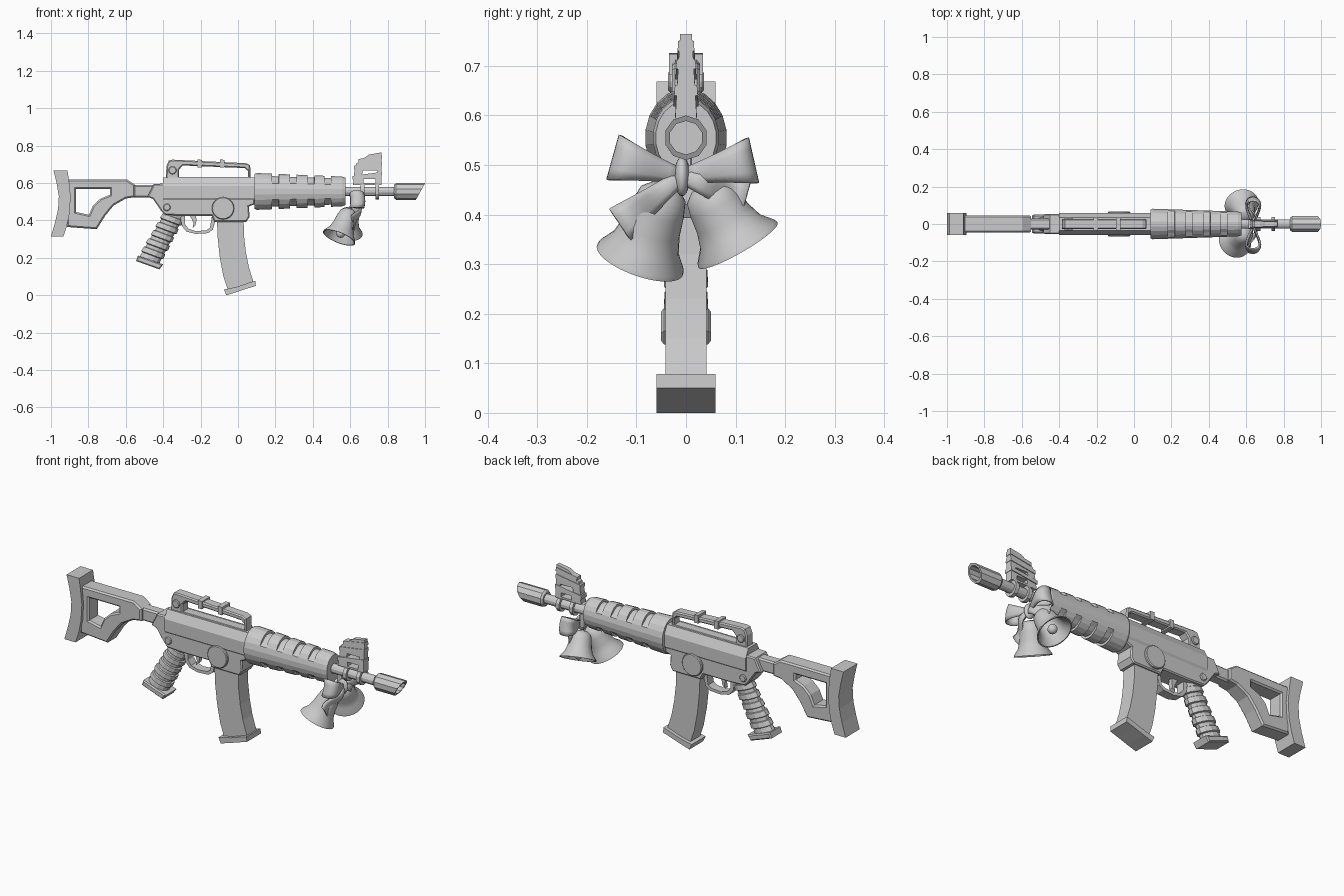
import bpy, bmesh, math
from mathutils import Vector, Matrix

if "Cube" in bpy.data.objects:
    bpy.data.objects.remove(bpy.data.objects["Cube"])

AXIS_Z = 0.555  # height of the bore line


def link(name, data):
    ob = bpy.data.objects.new(name, data)
    bpy.context.collection.objects.link(ob)
    return ob


def activate(ob):
    bpy.ops.object.select_all(action='DESELECT')
    bpy.context.view_layer.objects.active = ob
    ob.select_set(True)


def smooth(ob, angle=40):
    activate(ob)
    bpy.ops.object.shade_smooth_by_angle(angle=math.radians(angle))


def prism(name, outlines, half, bevel=0.0):
    """Side-view (x, z) outlines, later ones being holes, given thickness along y."""
    cu = bpy.data.curves.new(name, 'CURVE')
    cu.dimensions, cu.fill_mode = '2D', 'BOTH'
    cu.extrude, cu.bevel_depth, cu.offset, cu.bevel_resolution = half - bevel, bevel, -bevel, 0
    for pts in outlines:
        sp = cu.splines.new('POLY')
        sp.points.add(len(pts) - 1)
        for p, (x, z) in zip(sp.points, pts):
            p.co = (x, z, 0, 1)
        sp.use_cyclic_u = True
        sp.use_smooth = False
    ob = link(name, cu)
    ob.rotation_euler.x = math.pi / 2
    activate(ob)
    bpy.ops.object.convert(target='MESH')
    bpy.ops.object.transform_apply(rotation=True)
    return ob


def loft(name, rings, cap=True, closed=True):
    """Skin between equal-length rings of points."""
    bm = bmesh.new()
    vs = [[bm.verts.new(p) for p in r] for r in rings]
    n = len(rings[0])
    for a, b in zip(vs, vs[1:]):
        for i in range(n if closed else n - 1):
            j = (i + 1) % n
            bm.faces.new((a[i], a[j], b[j], b[i]))
    if cap:
        bm.faces.new(vs[0])
        bm.faces.new(vs[-1])
    bmesh.ops.recalc_face_normals(bm, faces=bm.faces)
    me = bpy.data.meshes.new(name)
    bm.to_mesh(me)
    bm.free()
    return link(name, me)


def ring_x(x, ry, rz, n=12, z=AXIS_Z, slant=0.0):
    out = []
    for i in range(n):
        a = 2 * math.pi * (i + 0.5) / n
        out.append((x + slant * math.sin(a), ry * math.cos(a), z + rz * math.sin(a)))
    return out


def disc_y(name, x, z, r, half, n=20):
    return prism(name, [[(x + r * math.cos(2 * math.pi * i / n), z + r * math.sin(2 * math.pi * i / n))
                         for i in range(n)]], half, 0.004)


# Stock: curved butt plate and open frame
prism('butt_plate', [[(-.987, .668), (-.912, .668), (-.903, .61), (-.895, .53), (-.9, .44), (-.915, .37),
                      (-.933, .315), (-1, .315), (-.978, .39), (-.962, .46), (-.958, .53), (-.97, .6)]], .06)
prism('stock_frame', [[(-.91, .62), (-.595, .62), (-.55, .59), (-.55, .525), (-.6, .517), (-.665, .48),
                       (-.71, .425), (-.755, .353), (-.915, .365)],
                      [(-.865, .567), (-.685, .567), (-.685, .537), (-.735, .517), (-.775, .48),
                       (-.797, .43), (-.865, .445)]], .045, .008)
prism('stock_neck', [[(-.56, .59), (-.45, .59), (-.45, .522), (-.56, .522)]], .03, .008)

# Receiver
prism('lower_receiver', [[(-.485, .527), (-.455, .515), (-.41, .45), (-.39, .43), (-.3, .425), (-.14, .425),
                          (-.125, .393), (.045, .393), (.062, .42), (.058, .475), (.09, .487), (.09, .55),
                          (-.39, .55), (-.395, .597), (-.45, .595)]], .053, .006)
half = [(.05, .505), (.06, .52), (.06, .585), (.036, .63)]
section = half + [(-y, z) for y, z in reversed(half)]
loft('upper_receiver', [[(x, y, z) for y, z in section] for x in (-.4, .092)])
disc_y('receiver_disc', -.08, .465, .06, .066)
disc_y('receiver_pin', -.38, .47, .02, .06, 12)

# Carry handle with sight knob and clips
prism('carry_handle', [[(-.385, .625), (-.383, .69), (-.37, .72), (-.35, .725), (.045, .706), (.065, .695), (.068, .625)],
                       [(-.315, .632), (-.315, .672), (-.295, .694), (.035, .68), (.053, .665), (.053, .632)]],
      .028, .006)
disc_y('handle_knob', -.35, .668, .022, .036, 12)
for i, x in enumerate((-.205, -.085)):
    prism(f'handle_clip_{i}', [[(x - .012, .682), (x + .012, .682), (x + .012, .724), (x - .012, .726)]], .034)

# Handguard: faceted taper with recessed slots above and below
steps = [(.088, 0), (.1, 0)]
for c in (.2, .295, .39, .48):
    steps += [(c - .018, 0), (c - .0175, 1), (c + .0175, 1), (c + .018, 0)]
steps += [(.555, 0), (.575, 0)]
rings = []
for k, (x, slot) in enumerate(steps):
    f = 1 - .2 * (x - .09) / .485
    if k in (0, len(steps) - 1):
        f -= .06
    ring = ring_x(x, .083 * f, .1 * f, 20)
    if slot:
        ring = [(p[0], p[1] * .86, AXIS_Z + (p[2] - AXIS_Z) * .86)
                if abs(p[2] - AXIS_Z) > .06 * f else p for p in ring]
    rings.append(ring)
loft('handguard', rings)

# Barrel, clamps and slant-cut hollow muzzle
loft('barrel', [ring_x(x, .026, .026) for x in (.55, .86)])
for i, x in enumerate((.655, .735)):
    loft(f'barrel_clamp_{i}', [ring_x(x + d, .04, .042, 10) for d in (0, .02)])
loft('muzzle', [ring_x(.835, .036, .036, 10), ring_x(.845, .044, .045, 10),
                ring_x(.976, .044, .045, 10, slant=.025), ring_x(.976, .034, .034, 10, slant=.019),
                ring_x(.88, .034, .034, 10)])

# Front sight: thinner toward the top, wrapped by slanted bands
sight = prism('front_sight', [[(.615, .59), (.622, .66), (.633, .705), (.70, .752), (.768, .764), (.768, .59)],
                              [(.662, .641), (.742, .641), (.742, .666), (.668, .666)],
                              [(.672, .6), (.735, .6), (.735, .622), (.672, .622)]], .022)
bands = [prism(f'sight_band_{i}', [[(.613 + o, z), (.77, z + .022), (.77, z + .042), (.613 + o, z + .02)]], .027)
         for i, (z, o) in enumerate(((.618, 0), (.672, .008), (.708, .03)))]
for ob in [sight] + bands:
    for v in ob.data.vertices:
        v.co.y *= 1 - .45 * max(0, (v.co.z - .6) / .16)

# Pistol grip: leaning loft with stepped wraps and a flared foot
top, bottom = Vector((-.335, 0, .44)), Vector((-.475, 0, .185))


def grip_ring(t, f, tilt):
    c = top.lerp(bottom, t)
    a, out = Vector((.86, 0, -.32 * tilt)).normalized(), []
    for i in range(12):
        u = 2 * math.pi * (i + .5) / 12
        p = c + a * (.058 * f * math.cos(u))
        p.y = .041 * f * math.sin(u)
        out.append(p)
    return out


rings = [grip_ring(-.05, .92, 0)]
for k in range(5):
    t = .08 + k * .175
    w = 1 if k < 3 else 1.04
    rings += [grip_ring(t, .9 * w, 1), grip_ring(t + .01, 1.04 * w, 1),
              grip_ring(t + .1, 1.08 * w, 1), grip_ring(t + .115, .92 * w, 1)]
rings.append(grip_ring(1, 1.02, 1.1))
loft('pistol_grip', rings)
prism('grip_foot', [[(-.535, .212), (-.40, .165), (-.42, .138), (-.545, .183)]], .05, .006)

# Trigger and guard
prism('trigger_guard', [[(-.31, .43), (-.3, .37), (-.275, .34), (-.225, .328), (-.16, .332), (-.135, .35),
                         (-.115, .42), (-.14, .42), (-.15, .36), (-.17, .347), (-.225, .343),
                         (-.265, .355), (-.283, .38), (-.285, .43)]], .024)
prism('trigger', [[(-.26, .43), (-.225, .43), (-.222, .40), (-.227, .375), (-.243, .36),
                   (-.238, .385), (-.246, .405)]], .012)

# Curved magazine and its floor plate
prism('magazine', [[(-.113, .41), (-.108, .3), (-.097, .2), (-.078, .1), (-.055, .03), (.083, .07),
                    (.058, .15), (.042, .23), (.032, .32), (.03, .41)]], .041)
prism('magazine_floor', [[(-.075, .03), (.0, .047), (.06, .068), (.094, .078), (.095, .05),
                          (.05, .036), (-.01, .016), (-.062, 0)]], .06)

# Bells: one turned profile used twice
BELL = [(.0, .0), (.03, -.004), (.048, -.02), (.055, -.05), (.06, -.09), (.07, -.125), (.09, -.152), (.092, -.16),
        (.086, -.16), (.064, -.125), (.053, -.09), (.045, -.03), (.0, -.02)]


def bell(name, apex, mouth):
    apex, mouth = Vector(apex), Vector(mouth)
    q = (apex - mouth).to_track_quat('Z', 'Y')
    k = (apex - mouth).length / .16
    rings = [[apex + q @ Vector((max(r, .001) * math.cos(a), max(r, .001) * math.sin(a), z * k))
              for a in [2 * math.pi * i / 28 for i in range(28)]] for r, z in BELL]
    smooth(loft(name, rings))
    bpy.ops.mesh.primitive_uv_sphere_add(segments=16, ring_count=8, radius=.024, location=apex.lerp(mouth, .85))
    bpy.context.object.name = name + '_clapper'
    smooth(bpy.context.object)


bell('bell_left', (.6, -.04, .458), (.54, -.093, .308))
bell('bell_right', (.6, .035, .46), (.575, .105, .338))

# Bow: two loops, two tails and a knot
KNOT = Vector((.635, -.008, .477))


def ribbon(name, stations):
    rows = [[c + w * u + Vector((.006 * (1 - u * u), 0, 0)) for u in (-1, -.5, 0, .5, 1)] for c, w in stations]
    ob = loft(name, rows, cap=False, closed=False)
    m = ob.modifiers.new('thickness', 'SOLIDIFY')
    m.thickness, m.offset = .007, 0
    smooth(ob)


for side, tip in (('left', (0, -.137, .038)), ('right', (0, .142, .032))):
    arm = Vector(tip)
    across = arm.cross(Vector((1, 0, 0))).normalized()
    st = []
    for i in range(25):
        t = i / 24
        s = math.sin(math.pi * t)
        st.append((KNOT + arm * s ** .8 + Vector((.036 * math.sin(2 * math.pi * t), 0, 0)),
                   across * (.014 + .033 * s)))
    ribbon(f'bow_loop_{side}', st)
for side, tip in (('left', (-.01, -.125, -.085)), ('right', (-.01, .128, -.035))):
    arm = Vector(tip)
    across = arm.cross(Vector((1, 0, 0))).normalized()
    ribbon(f'bow_tail_{side}', [(KNOT + arm * (i / 8) + Vector((.02 * math.sin(i * .7), 0, -.012 * i / 8)),
                                 across * (.012 + .026 * i / 8)) for i in range(9)])
bpy.ops.mesh.primitive_uv_sphere_add(segments=16, ring_count=10, location=KNOT)
knot = bpy.context.object
knot.name, knot.scale = 'bow_knot', (.03, .016, .04)
smooth(knot)
prism('bow_strap', [[(.6, .46), (.632, .46), (.632, .54), (.6, .54)]], .012, .003)
